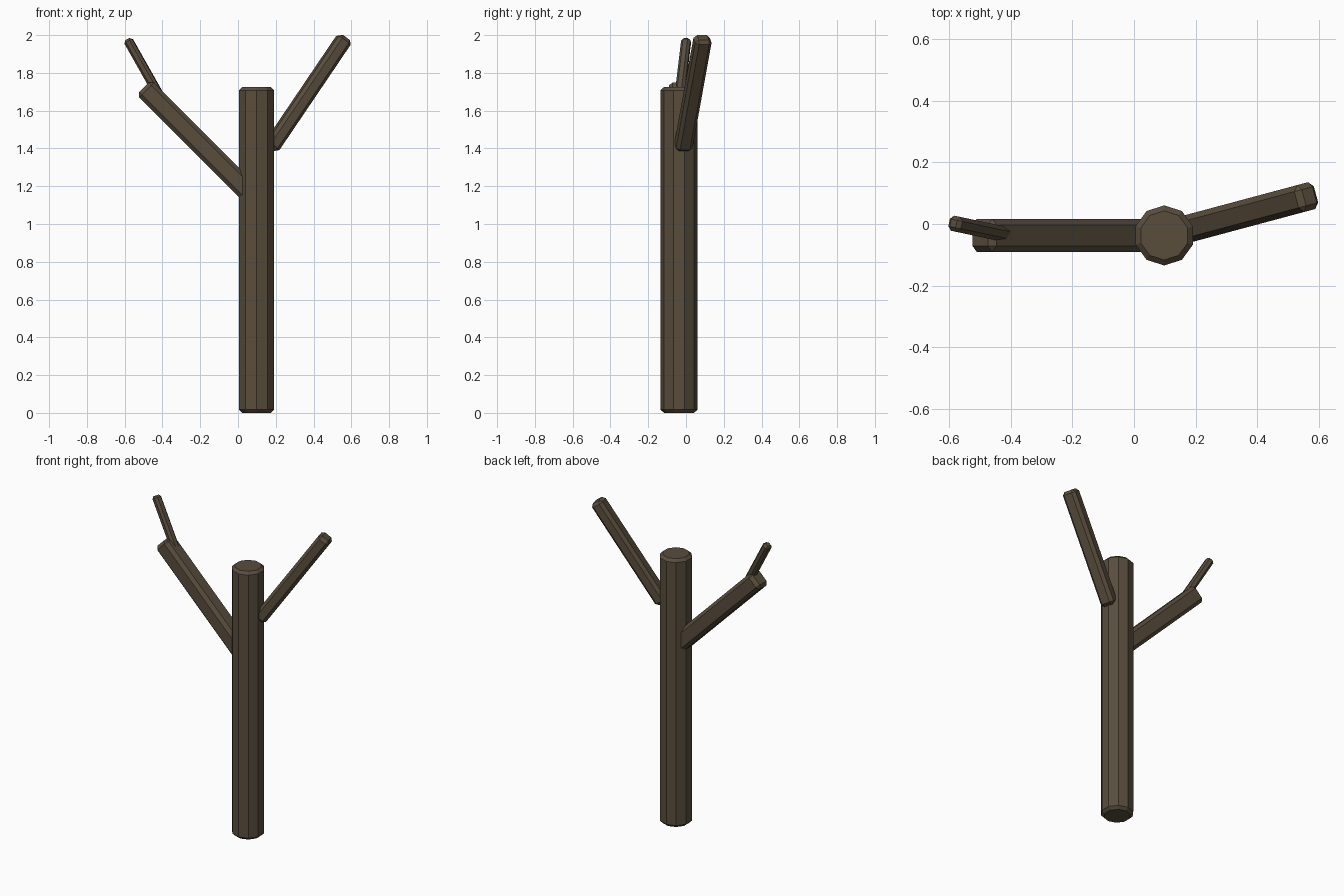
import bpy, bmesh, math
from mathutils import Euler, Matrix, Vector

if "Cube" in bpy.data.objects:
    bpy.data.objects.remove(bpy.data.objects["Cube"])

bark = bpy.data.materials.new("dark_brown_bark")
bark.diffuse_color = (0.10, 0.075, 0.046, 1)
bark.use_nodes = True
bark.node_tree.nodes["Principled BSDF"].inputs["Base Color"].default_value = bark.diffuse_color


def finish(name, bm):
    bmesh.ops.recalc_face_normals(bm, faces=bm.faces)
    mesh = bpy.data.meshes.new(name)
    bm.to_mesh(mesh)
    bm.free()
    mesh.materials.append(bark)
    obj = bpy.data.objects.new(name, mesh)
    bpy.context.collection.objects.link(obj)
    return obj


def branch(name, tip, thick, wide, length, tilt, turn, bevel):
    """Chamfered square beam hanging back from its tip point."""
    bm = bmesh.new()
    bmesh.ops.create_cube(bm, size=1)
    bmesh.ops.scale(bm, vec=(thick, wide, length), verts=bm.verts)
    bmesh.ops.translate(bm, vec=(0, 0, -length / 2), verts=bm.verts)
    bmesh.ops.bevel(bm, geom=bm.edges[:], offset=bevel, segments=1,
                    profile=0.5, affect='EDGES')
    obj = finish(name, bm)
    obj.location = Vector(tip)
    obj.rotation_euler = Euler((0, math.radians(tilt), math.radians(turn)))
    return obj


# Trunk: ten-sided post with chamfered rims
H = 1.725
bm = bmesh.new()
bmesh.ops.create_cone(bm, cap_ends=True, segments=10, radius1=0.0975,
                      radius2=0.0975, depth=H,
                      matrix=Matrix.Translation((0, 0, H / 2)))
# keep a corner pointing along +y
first = max(bm.verts, key=lambda v: v.co.y).co
bmesh.ops.rotate(bm, verts=bm.verts, cent=(0, 0, 0),
                 matrix=Matrix.Rotation(math.pi / 2 - math.atan2(first.y, first.x), 3, 'Z'))
rims = [e for e in bm.edges if abs(e.verts[0].co.z - e.verts[1].co.z) < 1e-4]
bmesh.ops.bevel(bm, geom=rims, offset=0.017, segments=1, profile=0.5, affect='EDGES')
finish("trunk", bm).location = (0.098, -0.037, 0)

# Branches
branch("left_branch", (-0.4985, -0.037, 1.7235), 0.11, 0.108, 0.81, -45, 0, 0.02)
branch("right_branch", (0.568, 0.09, 1.987), 0.08, 0.09, 0.717, 35, 15, 0.018)
branch("left_twig", (-0.585, 0.002, 1.978), 0.048, 0.05, 0.38, -30, -12, 0.013)
